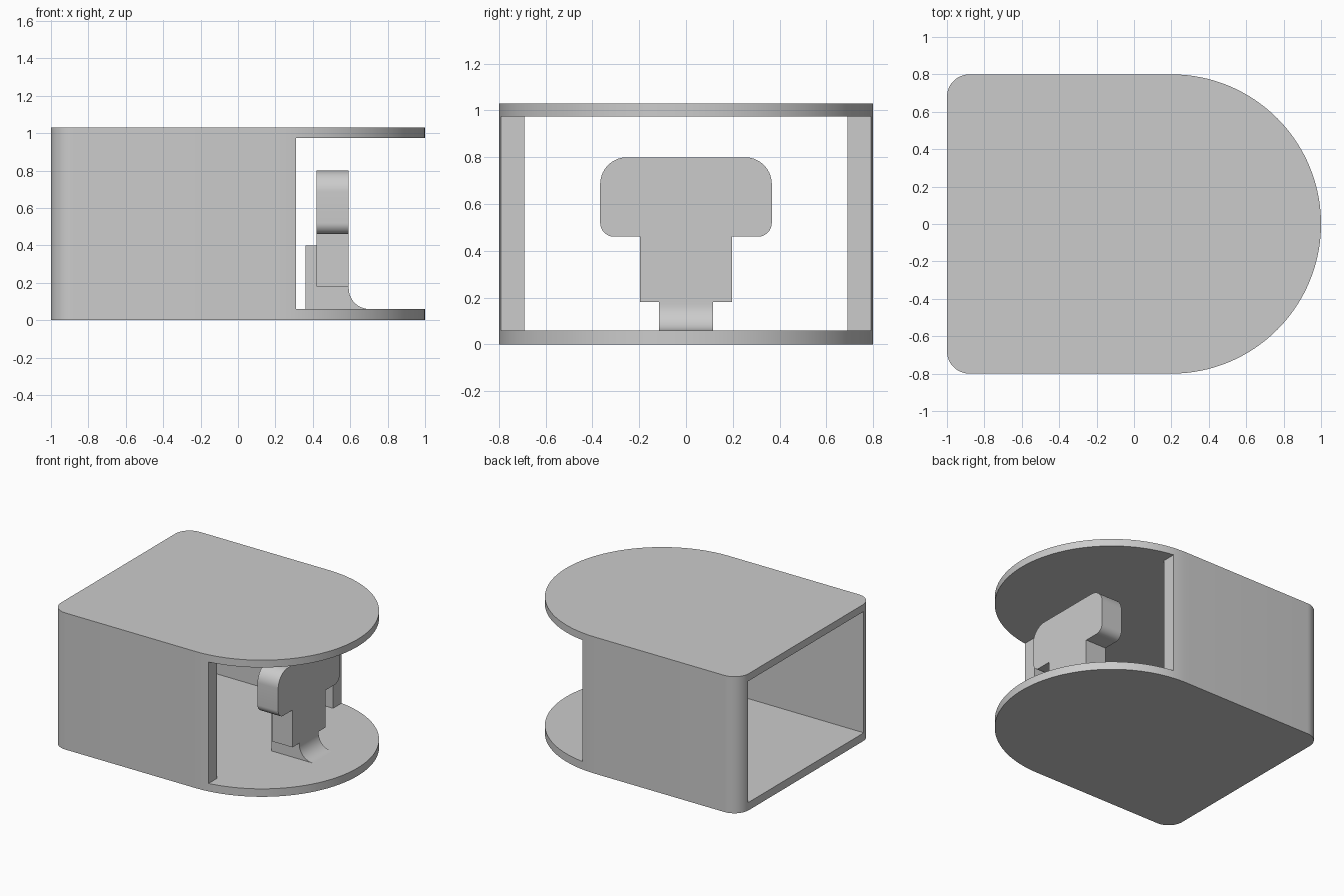
import bpy, bmesh
from math import cos, sin, radians
from mathutils import Vector

cube = bpy.data.objects.get("Cube")
if cube:
    bpy.data.objects.remove(cube, do_unlink=True)

grey = bpy.data.materials.new("plain grey")
grey.use_nodes = True
colour = (0.6, 0.6, 0.6, 1)
grey.diffuse_color = colour
grey.node_tree.nodes["Principled BSDF"].inputs["Base Color"].default_value = colour


def arc(cx, cy, r, start, end, steps):
    """Points along a circular arc, angles in degrees."""
    angles = [radians(start + (end - start) * i / steps) for i in range(steps + 1)]
    return [(cx + r * cos(a), cy + r * sin(a)) for a in angles]


def prism(name, profile, to_3d, sweep):
    """Closed profile placed in space by to_3d, then extruded along sweep."""
    bm = bmesh.new()
    face = bm.faces.new([bm.verts.new(to_3d(a, b)) for a, b in profile])
    result = bmesh.ops.extrude_face_region(bm, geom=[face])
    moved = [g for g in result["geom"] if isinstance(g, bmesh.types.BMVert)]
    bmesh.ops.translate(bm, verts=moved, vec=Vector(sweep))
    bmesh.ops.recalc_face_normals(bm, faces=bm.faces[:])
    mesh = bpy.data.meshes.new(name)
    bm.to_mesh(mesh)
    bm.free()
    mesh.materials.append(grey)
    obj = bpy.data.objects.new(name, mesh)
    bpy.context.collection.objects.link(obj)
    return obj


def select(obj):
    bpy.ops.object.select_all(action='DESELECT')
    obj.select_set(True)
    bpy.context.view_layer.objects.active = obj


HEIGHT, FLOOR, CEILING = 1.03, 0.06, 0.975
HALF, CORNER, INNER, WALL_END = 0.8, 0.12, 0.69, 0.31

# Housing: D-shaped block with two rounded rear corners
outline = (arc(1 - HALF, 0, HALF, -90, 90, 64)
           + arc(CORNER - 1, HALF - CORNER, CORNER, 90, 180, 12)
           + arc(CORNER - 1, CORNER - HALF, CORNER, 180, 270, 12))
housing = prism("housing", outline, lambda x, y: (x, y, 0), (0, 0, HEIGHT))

# Hollow: a tunnel between the walls that widens past their ends
half_hollow = [(-1.2, INNER), (WALL_END, INNER), (WALL_END, 1), (1.2, 1)]
hollow = half_hollow + [(x, -y) for x, y in reversed(half_hollow)]
cutter = prism("hollow_cutter", hollow, lambda x, y: (x, y, FLOOR),
               (0, 0, CEILING - FLOOR))
cutter.hide_render = True
cut = housing.modifiers.new("hollow", 'BOOLEAN')
cut.operation = 'DIFFERENCE'
cut.solver = 'EXACT'
cut.object = cutter
select(housing)
bpy.ops.object.modifier_apply(modifier=cut.name)
bpy.data.objects.remove(cutter, do_unlink=True)

# Upright: T-shaped plate with a rounded head
half_t = ([(0.197, 0.18), (0.197, 0.46)]
          + arc(0.307, 0.52, 0.06, -90, 0, 10)
          + arc(0.252, 0.685, 0.115, 0, 90, 14))
t_profile = half_t + [(-y, z) for y, z in reversed(half_t)]
upright = prism("upright_plate", t_profile, lambda y, z: (0.42, y, z), (0.172, 0, 0))

# Foot: stepped bracket with a concave fillet running into the floor
foot_profile = ([(0.362, FLOOR)] + arc(0.702, 0.17, 0.11, 270, 180, 14)
                + [(0.592, 0.18), (0.42, 0.18), (0.42, 0.4), (0.362, 0.4)])
foot = prism("foot_bracket", foot_profile, lambda x, z: (x, -0.115, z), (0, 0.23, 0))

for part in (housing, upright, foot):
    select(part)
    bpy.ops.object.shade_smooth_by_angle(angle=radians(30))
